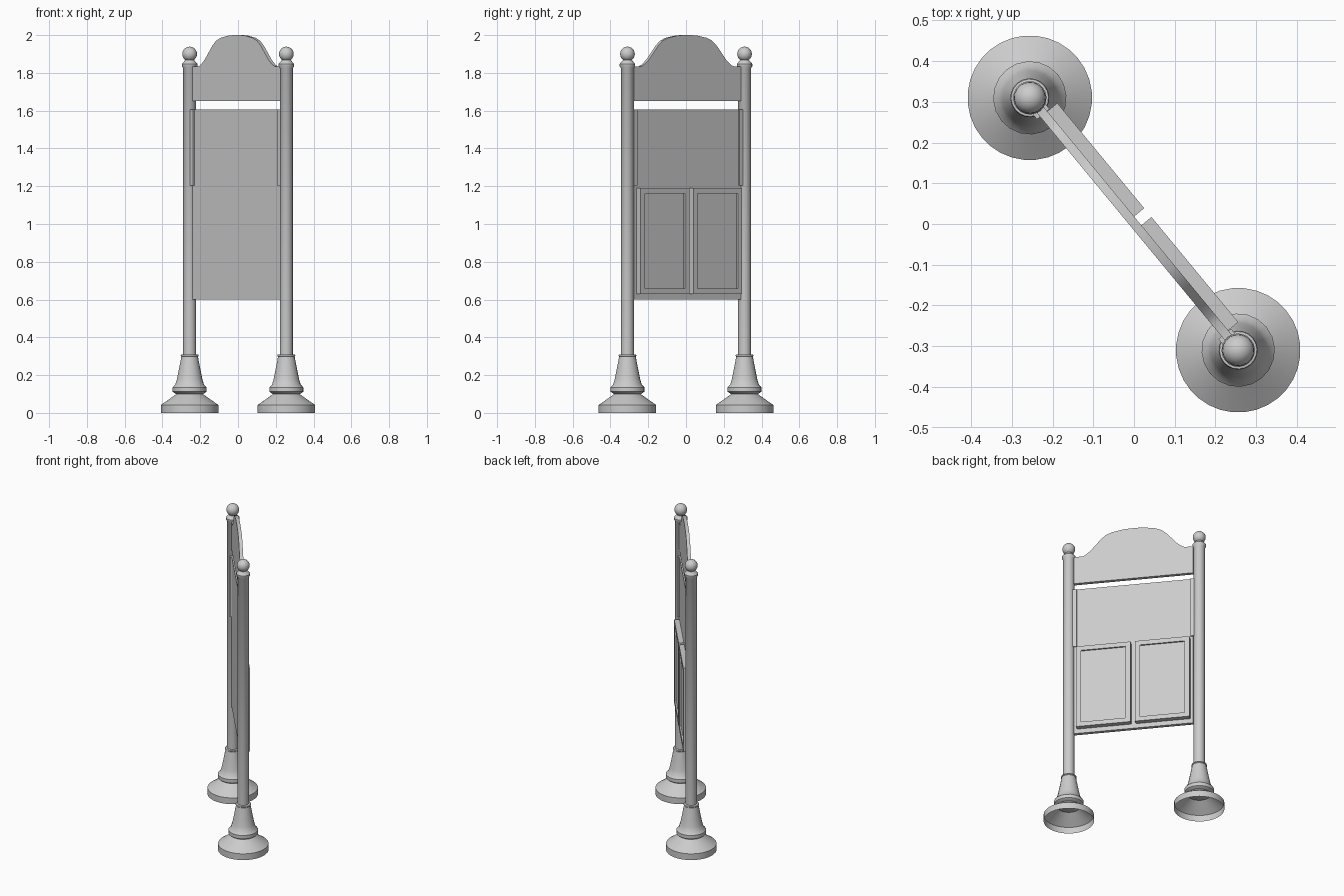
import bpy, bmesh, math
from mathutils import Matrix, Vector

if "Cube" in bpy.data.objects:
    bpy.data.objects.remove(bpy.data.objects["Cube"])

mat = bpy.data.materials.new("light grey")
mat.use_nodes = True
GREY = (0.6, 0.6, 0.6, 1)
mat.diffuse_color = GREY
mat.node_tree.nodes["Principled BSDF"].inputs["Base Color"].default_value = GREY

# The whole stand is built along local x, then turned about z
TURN = Matrix.Rotation(math.atan2(-0.62, 0.512), 4, 'Z')
POST_X = 0.402


def finish(name, bm, smooth=False):
    bmesh.ops.recalc_face_normals(bm, faces=bm.faces)
    mesh = bpy.data.meshes.new(name)
    bm.to_mesh(mesh)
    bm.free()
    obj = bpy.data.objects.new(name, mesh)
    bpy.context.collection.objects.link(obj)
    mesh.materials.append(mat)
    obj.matrix_world = TURN
    if smooth:
        bpy.ops.object.select_all(action='DESELECT')
        obj.select_set(True)
        bpy.context.view_layer.objects.active = obj
        bpy.ops.object.shade_smooth_by_angle(angle=math.radians(35))
    return obj


def lathe(name, x, profile, sides):
    bm = bmesh.new()
    verts = [bm.verts.new((x + r, 0, z)) for r, z in profile]
    edges = [bm.edges.new(pair) for pair in zip(verts, verts[1:])]
    bmesh.ops.spin(bm, geom=verts + edges, cent=(x, 0, 0), axis=(0, 0, 1),
                   angle=math.tau, steps=sides, use_duplicate=False)
    bmesh.ops.remove_doubles(bm, verts=bm.verts, dist=0.0005)
    return finish(name, bm, True)


def box_bm(x0, x1, y0, y1, z0, z1):
    bm = bmesh.new()
    bmesh.ops.create_cube(bm, size=1)
    bmesh.ops.scale(bm, vec=(x1 - x0, y1 - y0, z1 - z0), verts=bm.verts)
    bmesh.ops.translate(bm, vec=((x0 + x1) / 2, (y0 + y1) / 2, (z0 + z1) / 2), verts=bm.verts)
    return bm


# Turned profiles: radius, height
FOOT = [(0.153, 0), (0.153, 0.042), (0.115, 0.068), (0.07, 0.1)]
PEDESTAL = [(0, 0.098), (0.072, 0.1), (0.09, 0.112), (0.09, 0.135), (0.076, 0.15),
            (0.067, 0.18), (0.058, 0.225), (0.044, 0.298), (0.048, 0.302), (0.046, 0.308), (0.034, 0.31)]
SHAFT = [(0.034, 0.3), (0.034, 1.825), (0.041, 1.835), (0.041, 1.848), (0.03, 1.86), (0.024, 1.868), (0, 1.87)]

for side, sx in (("right", -1), ("left", 1)):
    x = sx * POST_X
    lathe(side + "_foot", x, FOOT, 32)
    lathe(side + "_pedestal", x, PEDESTAL, 20)
    lathe(side + "_post", x, SHAFT, 20)

    # Ball finial
    bm = bmesh.new()
    bmesh.ops.create_uvsphere(bm, u_segments=20, v_segments=12, radius=0.039,
                              matrix=Matrix.Translation((x, 0, 1.9)))
    finish(side + "_finial", bm, True)

    # Upright batten holding the board to the post
    a, b = sorted((sx * 0.35, sx * 0.374))
    finish(side + "_batten", box_bm(a, b, -0.02, 0.02, 1.205, 1.605))

    # Door with a sunken panel on its outer face
    a, b = sorted((sx * 0.014, sx * 0.349))
    bm = box_bm(a, b, 0.012, 0.044, 0.63, 1.19)
    bm.normal_update()
    face = max(bm.faces, key=lambda f: f.normal.y)
    bmesh.ops.inset_region(bm, faces=[face], thickness=0.042)
    sunk = bmesh.ops.extrude_face_region(bm, geom=[face])["geom"]
    bmesh.ops.translate(bm, vec=(0, -0.01, 0),
                        verts=[v for v in sunk if isinstance(v, bmesh.types.BMVert)])
    bmesh.ops.delete(bm, geom=[face], context='FACES_ONLY')
    finish(side + "_door", bm)

# Main board
finish("board", box_bm(-0.367, 0.367, -0.01, 0.012, 0.6, 1.607))

# Header with an ogee crest
half = [(0.367, 1.835), (0.315, 1.835), (0.295, 1.845), (0.265, 1.87), (0.235, 1.905),
        (0.2, 1.945), (0.17, 1.97), (0.135, 1.985), (0.07, 1.997), (0.03, 2.0)]
outline = [(-0.367, 1.65), (0.367, 1.65)] + half + [(-x, z) for x, z in reversed(half)]
bm = bmesh.new()
front = bm.faces.new([bm.verts.new((x, -0.01, z)) for x, z in outline])
geom = bmesh.ops.extrude_face_region(bm, geom=[front])["geom"]
bmesh.ops.translate(bm, vec=(0, 0.022, 0), verts=[v for v in geom if isinstance(v, bmesh.types.BMVert)])
finish("header", bm, True)
